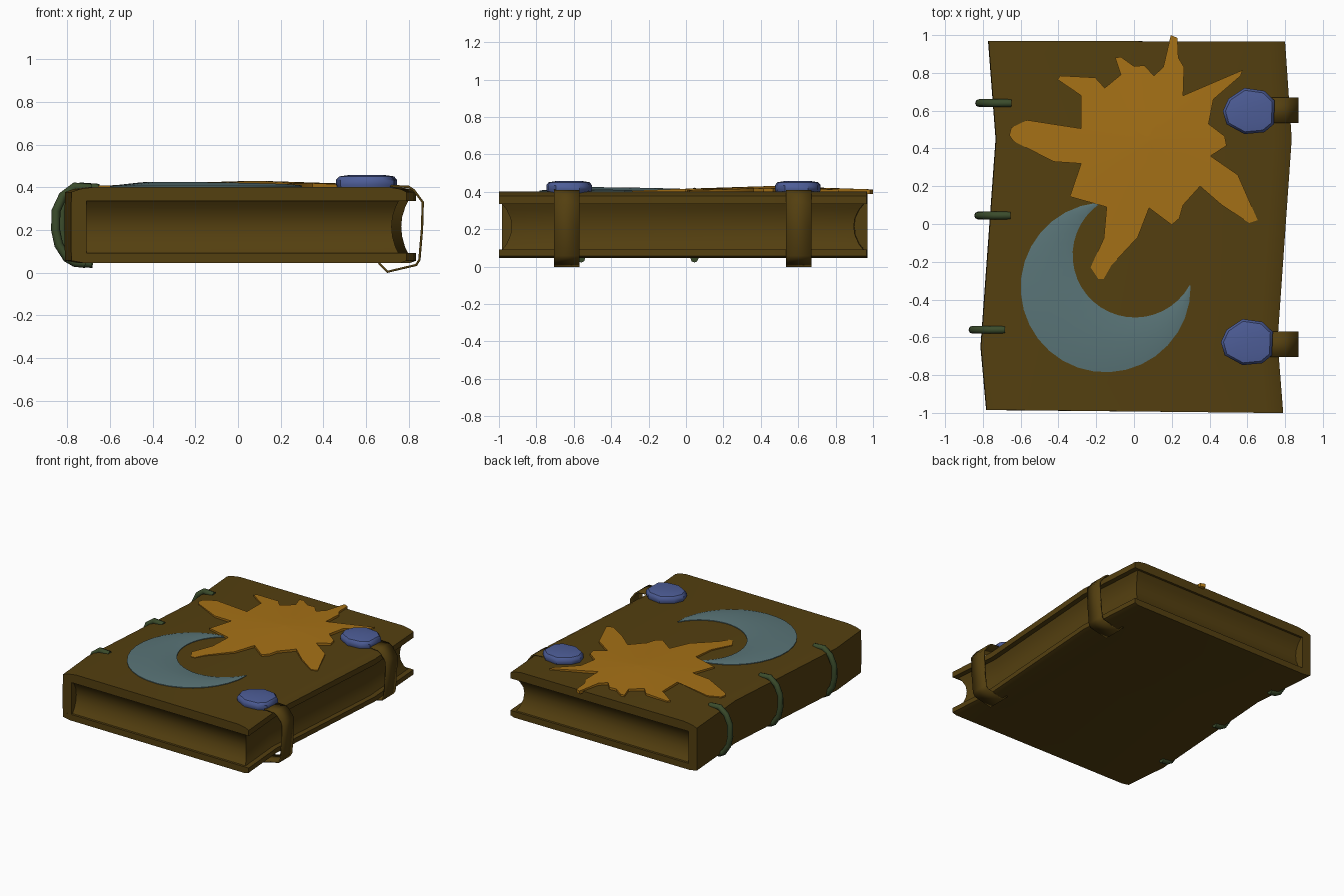
import bpy, bmesh, math

if "Cube" in bpy.data.objects:
    bpy.data.objects.remove(bpy.data.objects["Cube"])

def material(name, rgb):
    m = bpy.data.materials.new(name)
    m.diffuse_color = (*rgb, 1)
    m.use_nodes = True
    m.node_tree.nodes["Principled BSDF"].inputs["Base Color"].default_value = m.diffuse_color
    return m

LEATHER = material("brown leather", (0.088, 0.050, 0.005))
GOLD = material("sun orange", (0.38, 0.165, 0.008))
SILVER = material("moon grey blue", (0.10, 0.175, 0.185))
BLUE = material("gem blue", (0.075, 0.11, 0.31))
GREEN = material("ring green", (0.042, 0.07, 0.024))

def finish(bm, name, mat, angle=40):
    bmesh.ops.recalc_face_normals(bm, faces=bm.faces)
    me = bpy.data.meshes.new(name)
    bm.to_mesh(me)
    bm.free()
    ob = bpy.data.objects.new(name, me)
    bpy.context.collection.objects.link(ob)
    me.materials.append(mat)
    bpy.ops.object.select_all(action='DESELECT')
    ob.select_set(True)
    bpy.context.view_layer.objects.active = ob
    bpy.ops.object.shade_smooth_by_angle(angle=math.radians(angle))
    return ob

def loft(name, rings, mat, angle=40, closed=False):
    """Skin a stack of equal rings; cap both ends unless closed."""
    bm = bmesh.new()
    vs = [[bm.verts.new(p) for p in r] for r in rings]
    n = len(vs[0])
    pairs = list(zip(vs, vs[1:])) + ([(vs[-1], vs[0])] if closed else [])
    for a, b in pairs:
        for i in range(n):
            j = (i + 1) % n
            bm.faces.new((a[i], a[j], b[j], b[i]))
    if not closed:
        bm.faces.new(vs[0])
        bm.faces.new(vs[-1])
    return finish(bm, name, mat, angle)

# wavy outline of the worn book: (x, y) down the fore edge and up the spine
FORE = [(0.80, 0.965), (0.835, 0.45), (0.76, -0.62), (0.79, -1.0)]
SPINE = [(-0.78, -0.985), (-0.81, -0.65), (-0.73, 0.45), (-0.77, 0.97)]

def outline(z, left=0, right=0, ends=0):
    pts = [(x - right, y) for x, y in FORE] + [(x + left, y) for x, y in SPINE]
    return [(x, y - math.copysign(ends, y) if abs(y) > 0.9 else y, z) for x, y in pts]

# covers
loft("front_cover", [outline(0.335), outline(0.378), outline(0.392, 0.04, 0.03),
                     outline(0.402, 0.11, 0.09)], LEATHER, 30)
loft("back_cover", [outline(0.045, 0.06, 0.03), outline(0.056), outline(0.092)], LEATHER, 30)

# spine block
def spine_ring(z, bulge):
    outer = [(x - bulge, y, z) for x, y in SPINE]
    inner = [(x + 0.07, y, z) for x, y in reversed(SPINE)]
    return outer + inner
loft("spine", [spine_ring(0.06, 0), spine_ring(0.13, 0.003), spine_ring(0.29, 0.003),
               spine_ring(0.37, 0)], LEATHER)

# page block with hollowed edges
loft("pages", [outline(z, 0.04, r, e) for z, r, e in
               [(0.085, 0.035, 0.012), (0.12, 0.052, 0.04), (0.17, 0.066, 0.062),
                (0.215, 0.07, 0.068), (0.26, 0.066, 0.062), (0.305, 0.052, 0.04),
                (0.34, 0.035, 0.012)]], LEATHER)

# sun emblem: star outline around a domed centre
SUN = [(.195, 1), (.23, .985), (.235, .88), (.265, .83), (.26, .68), (.575, .815),
       (.565, .785), (.42, .66), (.395, .53), (.48, .465), (.49, .415), (.405, .36),
       (.55, .26), (.655, .02), (.61, .005), (.465, .10), (.35, .20), (.26, .10),
       (.24, .03), (.20, -.005), (.08, .085), (.02, -.07), (-.12, -.22), (-.16, -.29),
       (-.19, -.29), (-.23, -.23), (-.16, -.08), (-.145, .09), (-.34, .145), (-.28, .32),
       (-.425, .33), (-.64, .44), (-.66, .47), (-.65, .51), (-.565, .55), (-.28, .48),
       (-.28, .68), (-.405, .765), (-.39, .785), (-.205, .775), (-.155, .72), (-.07, .79),
       (-.10, .88), (-.07, .885), (0, .835), (.055, .84), (.105, .785), (.155, .83)]
CX, CY = 0.08, 0.45

def sun_ring(f, low=False):
    ring = []
    for x, y in SUN:
        px, py = CX + (x - CX) * f, CY + (y - CY) * f
        z = 0.431 - 0.032 * math.hypot(px - CX, py - CY)
        ring.append((px, py, 0.388 if low else z))
    return ring
loft("sun_emblem", [sun_ring(1, True), sun_ring(1), sun_ring(0.75), sun_ring(0.4),
                    sun_ring(0.05)], GOLD)

# crescent moon emblem: five-sided section swept between two arcs
moon = []
N = 24
for i in range(N + 1):
    t = i / N
    a, b = math.radians(96 + 265 * t), math.radians(125 + 206 * t)
    o = (-0.15 + 0.45 * math.cos(a), -0.335 + 0.45 * math.sin(a))
    c = (0.005 + 0.33 * math.cos(b), -0.165 + 0.33 * math.sin(b))
    h = 0.016 * math.sin(math.pi * t)
    moon.append([(o[0] + (c[0] - o[0]) * k, o[1] + (c[1] - o[1]) * k, z) for k, z in
                 [(0, 0.388), (0, 0.407), (0.5, 0.409 + h), (1, 0.407), (1, 0.388)]])
loft("moon_emblem", moon, SILVER)

# faceted gem clasps and their straps
def gem(name, cx, cy):
    shape = [(-.14, 0), (-.11, .065), (-.025, .122), (.08, .107), (.135, .055),
             (.13, -.07), (.08, -.112), (-.025, -.122), (-.12, -.07)]
    loft(name, [[(cx + x * f, cy + y * f, z) for x, y in shape] for f, z in
                [(0.95, 0.392), (1, 0.412), (1, 0.435), (0.9, 0.451), (0.6, 0.457)]], BLUE)

def strap(name, y0, y1):
    path = [(.68, .408), (.80, .402), (.825, .385), (.866, .33), (.862, .20), (.85, .06),
            (.835, .036), (.70, .004), (.66, .045)]
    bm = bmesh.new()
    rows = [[bm.verts.new((x, y, z)) for y in (y0, y1)] for x, z in path]
    for a, b in zip(rows, rows[1:]):
        bm.faces.new((a[0], a[1], b[1], b[0]))
    ob = finish(bm, name, LEATHER)
    mod = ob.modifiers.new("thickness", 'SOLIDIFY')
    mod.thickness = 0.011
    mod.offset = 0

for side, gx, gy, ya, yb in [("back", 0.61, 0.598, 0.535, 0.67),
                             ("front", 0.60, -0.625, -0.705, -0.57)]:
    gem(side + "_gem", gx, gy)
    strap(side + "_strap", ya, yb)

# binding rings hooked round the spine
def binding(name, y, dx):
    path = [(-.65, .395), (-.73, .402), (-.785, .36), (-.818, .29), (-.82, .20),
            (-.805, .13), (-.765, .068), (-.73, .048), (-.68, .043)]
    rings = []
    for i, (x, z) in enumerate(path):
        a, b = path[max(i - 1, 0)], path[min(i + 1, len(path) - 1)]
        d = math.hypot(b[0] - a[0], b[1] - a[1])
        nx, nz = -(b[1] - a[1]) / d, (b[0] - a[0]) / d
        rings.append([(x + dx + 0.021 * math.cos(k * math.pi / 4) * nx,
                       y + 0.021 * math.sin(k * math.pi / 4),
                       z + 0.021 * math.cos(k * math.pi / 4) * nz) for k in range(8)])
    loft(name, rings, GREEN, 60)

for i, (y, dx) in enumerate([(0.64, 0), (0.045, -0.005), (-0.56, -0.035)]):
    binding(f"binding_ring_{i + 1}", y, dx)
